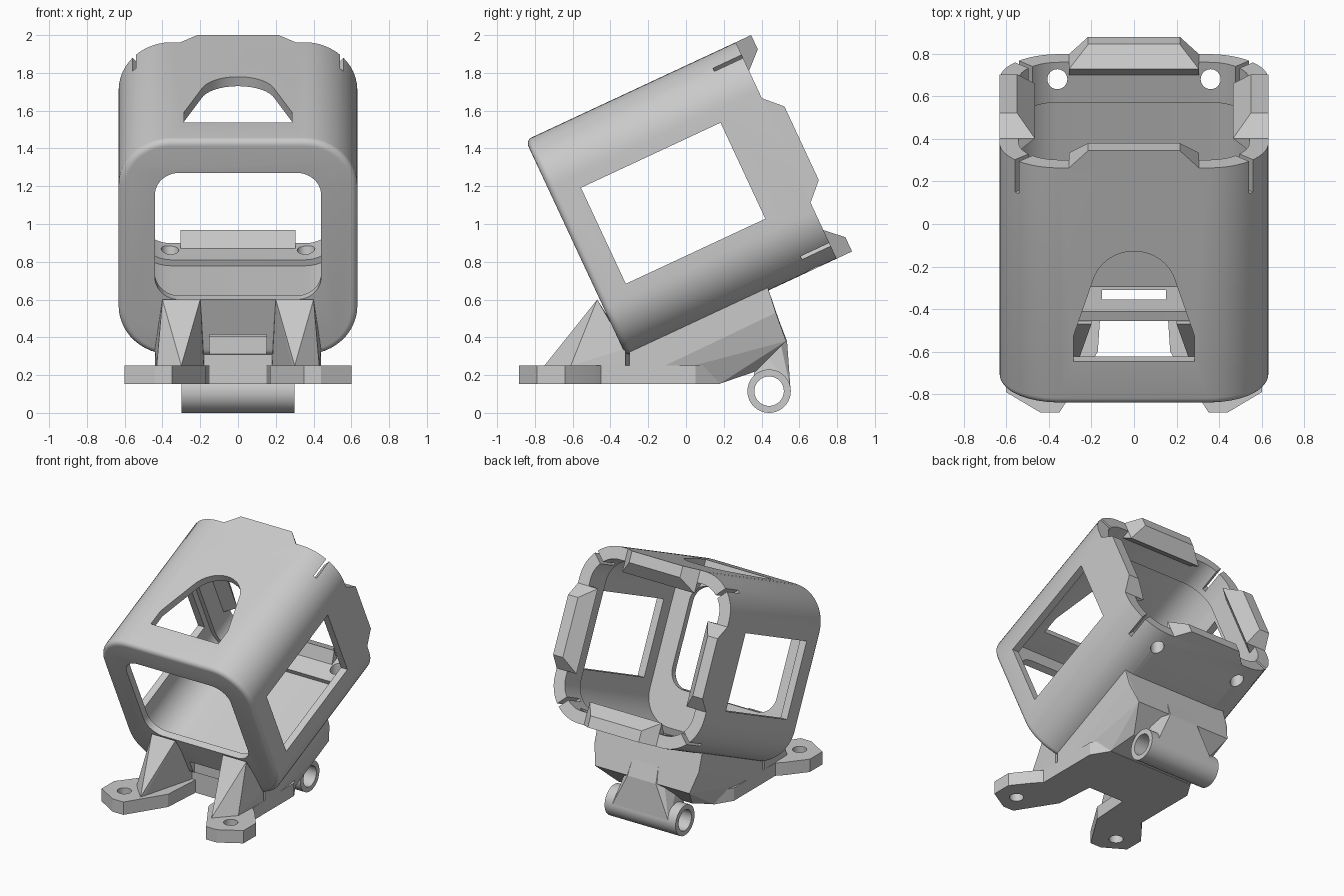
import bpy, bmesh, math
from mathutils import Matrix

cube = bpy.data.objects.get("Cube")
if cube:
    bpy.data.objects.remove(cube)

COLOUR = (0.59, 0.59, 0.59, 1)
grey = bpy.data.materials.new("matte grey")
grey.use_nodes = True
grey.diffuse_color = COLOUR
grey.node_tree.nodes["Principled BSDF"].inputs["Base Color"].default_value = COLOUR

# Tilted frame of the sleeve: x across, y along the axis, z across the height
TILT = Matrix.Rotation(math.radians(25), 4, 'X')
HALF, MID, CORNER = 0.632, 1.035, 0.28
FRONT, BACK = -0.16, 1.068
SLEEVE = TILT @ Matrix.Translation((0, 0, MID))


def finish(name, bm, matrix=Matrix()):
    bmesh.ops.recalc_face_normals(bm, faces=bm.faces)
    mesh = bpy.data.meshes.new(name)
    bm.to_mesh(mesh)
    bm.free()
    mesh.transform(matrix)
    mesh.materials.append(grey)
    obj = bpy.data.objects.new(name, mesh)
    bpy.context.collection.objects.link(obj)
    return obj


def loft(name, rings, matrix=Matrix()):
    bm = bmesh.new()
    loops = [[bm.verts.new(p) for p in ring] for ring in rings]
    n = len(loops[0])
    for a, b in zip(loops, loops[1:]):
        for i in range(n):
            j = (i + 1) % n
            bm.faces.new((a[i], a[j], b[j], b[i]))
    bm.faces.new(loops[0])
    bm.faces.new(loops[-1])
    return finish(name, bm, matrix)


def hull(name, points, matrix=Matrix()):
    bm = bmesh.new()
    for p in points:
        bm.verts.new(p)
    res = bmesh.ops.convex_hull(bm, input=bm.verts)
    junk = {v for v in res["geom_interior"] if isinstance(v, bmesh.types.BMVert)}
    bmesh.ops.delete(bm, geom=list(junk), context='VERTS')
    return finish(name, bm, matrix)


def box(name, lo, hi, matrix=Matrix()):
    return hull(name, [(x, y, z) for x in (lo[0], hi[0]) for y in (lo[1], hi[1])
                       for z in (lo[2], hi[2])], matrix)


def rod(name, centre, radius, length, axis, sides=40):
    bm = bmesh.new()
    bmesh.ops.create_cone(bm, cap_ends=True, segments=sides, radius1=radius,
                          radius2=radius, depth=length)
    turn = Matrix.Rotation(math.pi / 2, 4, 'Y') if axis == 'X' else Matrix()
    return finish(name, bm, Matrix.Translation(centre) @ turn)


def rounded(y, hx, hz, r, cz=0):
    ring = []
    for k, (sx, sz) in enumerate(((1, 1), (-1, 1), (-1, -1), (1, -1))):
        for i in range(13):
            a = math.pi / 2 * (k + i / 12)
            ring.append((sx * (hx - r) + r * math.cos(a), y,
                         cz + sz * (hz - r) + r * math.sin(a)))
    return ring


def square(y, inset):
    return rounded(y, HALF - inset, HALF - inset, CORNER - inset)


def cut(obj, cutters):
    bpy.context.view_layer.objects.active = obj
    for cutter in cutters:
        cutter.hide_render = True
        mod = obj.modifiers.new("cut", 'BOOLEAN')
        mod.operation = 'DIFFERENCE'
        mod.solver = 'EXACT'
        mod.object = cutter
        bpy.ops.object.modifier_apply(modifier=mod.name)


def discard(objs):
    for o in objs:
        bpy.data.objects.remove(o)


# Sleeve with a softened front edge
edge = 0.035
sections = []
for i in range(6):
    a = math.pi / 2 * i / 5
    sections.append(square(FRONT + edge * (1 - math.cos(a)), edge * (1 - math.sin(a))))
sleeve = loft("sleeve", sections + [square(BACK, 0)], SLEEVE)

# Cavity, back lip, front opening and side windows
cuts = [
    loft("cavity", [square(FRONT + 0.05, 0.055), square(0.86, 0.055)], SLEEVE),
    loft("lip_opening", [square(0.8, 0.09), square(1.3, 0.09)], SLEEVE),
    loft("front_opening", [rounded(y, 0.44, 0.37, 0.13, 0.072) for y in (-0.4, 0.1)], SLEEVE),
    box("side_windows", (-1, 0, -0.281), (1, 0.815, 0.28), SLEEVE),
    box("floor_slot", (-0.15, -0.37, 0.2), (0.15, -0.31, 0.5)),
]

# Arched window in the top wall
arch = [(-0.285, 0.065), (0.285, 0.065), (0.285, 0.194)]
for i in range(17):
    a = math.radians(15 + 150 * i / 16)
    arch.append((0.2 * math.cos(a), 0.43 + 0.206 * math.sin(a)))
arch.append((-0.285, 0.194))
cuts.append(loft("top_window", [[(x, y, z) for x, y in arch] for z in (0.4, 0.8)], SLEEVE))

# Relief slits in the four back corners and two holes in the floor
for k in range(4):
    turn = Matrix.Rotation(math.radians(45 + 90 * k), 4, 'Y')
    cuts.append(box("slit", (-0.013, 0.9, 0.6), (0.013, 1.2, 0.95), SLEEVE @ turn))
for side in (-1, 1):
    cuts.append(rod("floor_hole", (side * 0.36, 0.68, 0.8), 0.047, 0.5, 'Z', 24))
cut(sleeve, cuts)
discard(cuts)

# Four retaining latches around the back rim
for k, label in enumerate(("top", "left", "bottom", "right")):
    pts = []
    for s in (-1, 1):
        pts += [(s * 0.305, 1.0, HALF), (s * 0.305, 1.0, 0.545),
                (s * 0.305, BACK, HALF), (s * 0.305, BACK, 0.465),
                (s * 0.215, 1.158, HALF), (s * 0.215, 1.158, 0.549)]
    hull(label + "_latch", pts, SLEEVE @ Matrix.Rotation(math.pi / 2 * k, 4, 'Y'))

# Base plate with two angular feet and a notch between them
half = [(0.15, -0.3), (0.17, -0.6), (0.35, -0.885), (0.44, -0.885), (0.6, -0.79),
        (0.6, -0.64), (0.49, -0.5), (0.44, -0.45), (0.44, 0.05), (0.36, 0.18)]
outline = half + [(-x, y) for x, y in reversed(half)]
plate = loft("base_plate", [[(x, y, z) for x, y in outline] for z in (0.152, 0.25)])
holes = [rod("foot_hole", (s * 0.45, -0.73, 0.2), 0.05, 0.4, 'Z', 24) for s in (-1, 1)]
cut(plate, holes)
discard(holes)

# Wedge struts rising from the feet to the front wall
for s, label in ((1, "left"), (-1, "right")):
    pts = [(0.3, -0.75, 0.2), (0.3, -0.75, 0.25), (0.43, -0.61, 0.2), (0.43, -0.61, 0.25),
           (0.2, -0.47, 0.6), (0.4, -0.47, 0.6), (0.18, -0.3, 0.33), (0.44, -0.32, 0.34),
           (0.18, -0.3, 0.2), (0.44, -0.32, 0.2)]
    hull(label + "_strut", [(s * x, y, z) for x, y, z in pts])

# Support body under the sleeve, its rear column and the cross tube
profile = [(0.44, -0.3, 0.16), (0.44, -0.3, 0.333), (0.44, 0.43, 0.672), (0.44, 0.475, 0.53),
           (0.4, 0.53, 0.38), (0.31, 0.37, 0.22), (0.36, 0.18, 0.155)]
body = hull("support_body", [(s * x, y, z) for x, y, z in profile for s in (-1, 1)])
web = [(0.1, 0.45, 0.6), (0.12, 0.535, 0.38), (0.24, 0.553, 0.13),
       (0.24, 0.36, 0.17), (0.2, 0.36, 0.4)]
column = hull("rear_column", [(s * x, y, z) for x, y, z in web for s in (-1, 1)])
tube = rod("cross_tube", (0, 0.44, 0.115), 0.115, 0.6, 'X')
bore = rod("bore", (0, 0.44, 0.115), 0.078, 1.4, 'X')
for part in (body, column, tube):
    cut(part, [bore])
discard([bore])

# Smooth shading on the curved parts, with crisp edges
bpy.ops.object.select_all(action='DESELECT')
for obj in (sleeve, tube, plate):
    obj.select_set(True)
bpy.context.view_layer.objects.active = sleeve
bpy.ops.object.shade_smooth_by_angle(angle=math.radians(25))
bpy.ops.object.select_all(action='DESELECT')
